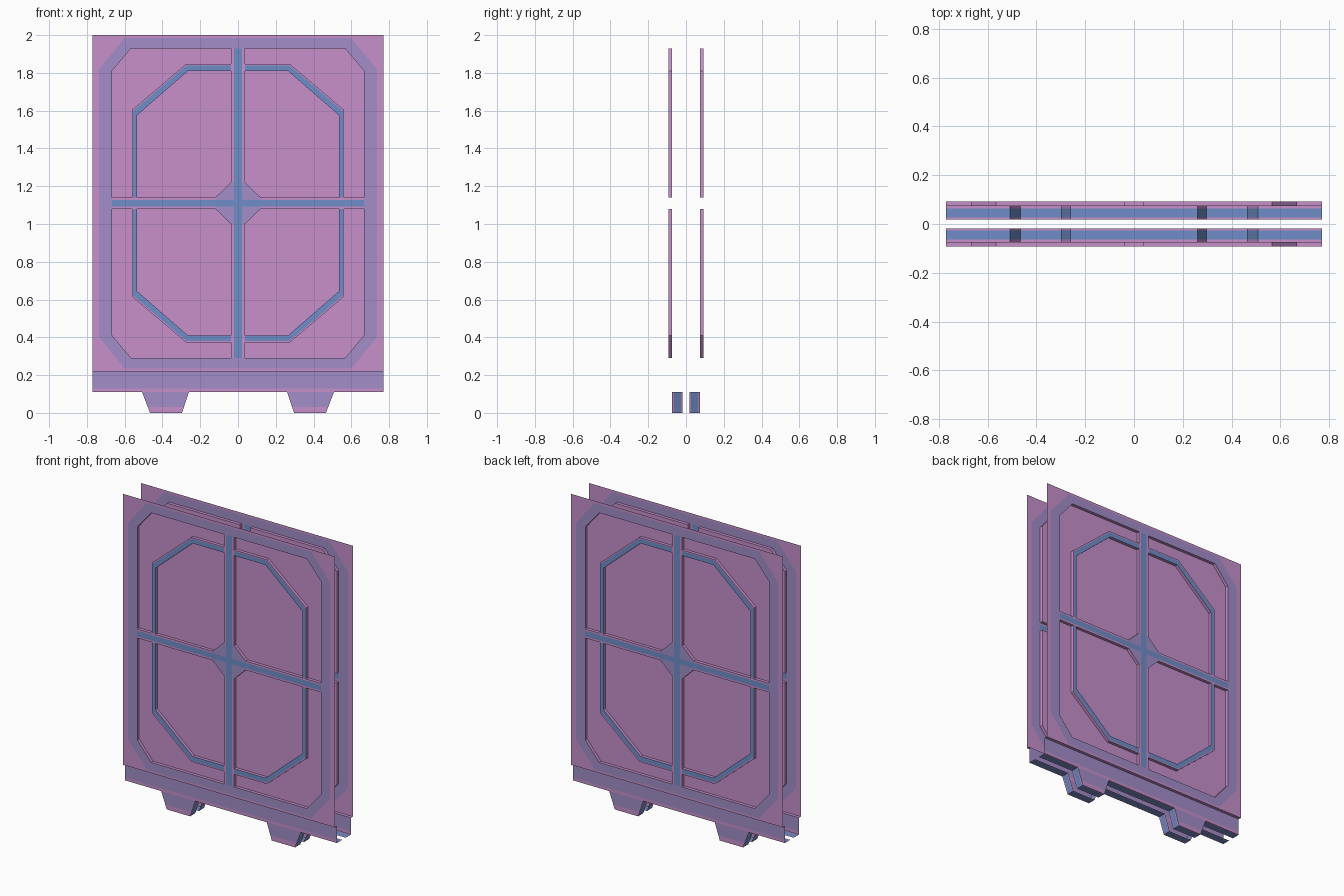
import bpy, bmesh

if "Cube" in bpy.data.objects:
    bpy.data.objects.remove(bpy.data.objects["Cube"])

OUT, MID, INN = -0.093, -0.073, -0.018   # depths of raised face, recessed face, inner edge
CZ = 1.11                                # centre height of the symmetric window


def mat(name, rgb):
    m = bpy.data.materials.new(name)
    m.diffuse_color = (*rgb, 1)
    m.use_nodes = True
    m.node_tree.nodes["Principled BSDF"].inputs["Base Color"].default_value = m.diffuse_color
    return m


MATS = [mat("pink", (0.57, 0.28, 0.60)),
        mat("lavender", (0.36, 0.27, 0.58)),
        mat("blue", (0.16, 0.27, 0.58))]
PINK, LAV, BLUE = 0, 1, 2


def ccw(pts):
    area = sum(a[0] * b[1] - b[0] * a[1] for a, b in zip(pts, pts[1:] + pts[:1]))
    return pts if area > 0 else pts[::-1]


def face(bm, pts, mi):
    f = bm.faces.new([bm.verts.new(p) for p in pts])
    f.material_index = mi


def plate(bm, pts, y, mi):
    """Flat polygon given in (x, z), facing -y."""
    face(bm, [(x, y, z) for x, z in ccw(pts)], mi)


def finish(bm, name, z, axes):
    bmesh.ops.remove_doubles(bm, verts=bm.verts, dist=1e-5)
    me = bpy.data.meshes.new(name)
    bm.to_mesh(me)
    bm.free()
    for m in MATS:
        me.materials.append(m)
    ob = bpy.data.objects.new(name, me)
    bpy.context.collection.objects.link(ob)
    ob.location.z = z
    mod = ob.modifiers.new("mirror", 'MIRROR')
    mod.use_axis = axes
    mod.merge_threshold = 1e-4


ALL = (True, True, True)
XY = (True, True, False)

# Outer frame with a lavender octagonal band (one quadrant, mirrored)
opening = [(0, .82), (.566, .82), (.667, .70), (.667, 0)]
band = [(0, .875), (.60, .875), (.735, .71), (.735, 0)]
bm = bmesh.new()
plate(bm, [(.77, 0), (.77, .89), (0, .89)] + band, OUT, PINK)
plate(bm, band + opening[::-1], OUT, LAV)
finish(bm, "outer_frame", CZ, ALL)

# Cross bars with blue centre stripes and a chamfered hub
bm = bmesh.new()
plate(bm, [(0, 0), (.022, 0), (.022, .82), (0, .82)], OUT, BLUE)
plate(bm, [(.022, 0), (.667, 0), (.667, .018), (.022, .018)], OUT, BLUE)
plate(bm, [(.022, .11), (.037, .11), (.037, .82), (.022, .82)], OUT, PINK)
plate(bm, [(.12, .018), (.667, .018), (.667, .03), (.12, .03)], OUT, PINK)
plate(bm, [(.022, .018), (.12, .018), (.12, .03), (.037, .11), (.022, .11)], OUT, LAV)
finish(bm, "cross_bars", CZ, ALL)

# Inner octagonal ring: thin pink rim, then blue
ring_out = [(.037, .737), (.275, .737), (.56, .495), (.56, .03)]
ring_in = [(.037, .70), (.265, .70), (.535, .465), (.535, .03)]
ring_mid = [(a[0] + (b[0] - a[0]) * .2, a[1] + (b[1] - a[1]) * .2)
            for a, b in zip(ring_out, ring_in)]
bm = bmesh.new()
plate(bm, ring_out + ring_mid[::-1], OUT, PINK)
plate(bm, ring_mid + ring_in[::-1], OUT, BLUE)
finish(bm, "inner_ring", CZ, ALL)

# Recessed panels with their surrounding walls
outer_panel = [(.037, .82), (.566, .82), (.667, .70), (.667, .03)] + ring_out[::-1]
inner_panel = ring_in + [(.12, .03), (.037, .11)]
for name, pts in (("outer_recess", outer_panel), ("inner_recess", inner_panel)):
    bm = bmesh.new()
    plate(bm, pts, MID, PINK)
    c = ccw(pts)
    for (ax, az), (bx, bz) in zip(c, c[1:] + c[:1]):
        face(bm, [(ax, MID, az), (ax, OUT, az), (bx, OUT, bz), (bx, MID, bz)], PINK)
    finish(bm, name, CZ, ALL)

# Base rail: ledge under the frame and a two-tone front
bm = bmesh.new()
face(bm, [(0, OUT, .22), (0, MID, .22), (.77, MID, .22), (.77, OUT, .22)], PINK)
plate(bm, [(0, .13), (.77, .13), (.77, .22), (0, .22)], MID, LAV)
plate(bm, [(0, .11), (.77, .11), (.77, .13), (0, .13)], MID, PINK)
finish(bm, "base_rail", 0, XY)

# Tapered feet fronts
bm = bmesh.new()
plate(bm, [(.26, .11), (.287, .03), (.477, .03), (.508, .11)], MID, LAV)
plate(bm, [(.287, .03), (.297, 0), (.466, 0), (.477, .03)], MID, PINK)
finish(bm, "feet", 0, XY)

# Underside following the rail and feet, with a blue stripe along the middle
path = [(0, .11), (.26, .11), (.297, 0), (.466, 0), (.508, .11), (.77, .11)]
strips = [(MID, -.064, PINK), (-.064, -.027, BLUE), (-.027, INN, PINK)]
bm = bmesh.new()
for (ax, az), (bx, bz) in zip(path, path[1:]):
    for y0, y1, mi in strips:
        face(bm, [(ax, y1, az), (bx, y1, bz), (bx, y0, bz), (ax, y0, az)], mi)
finish(bm, "underside", 0, XY)
